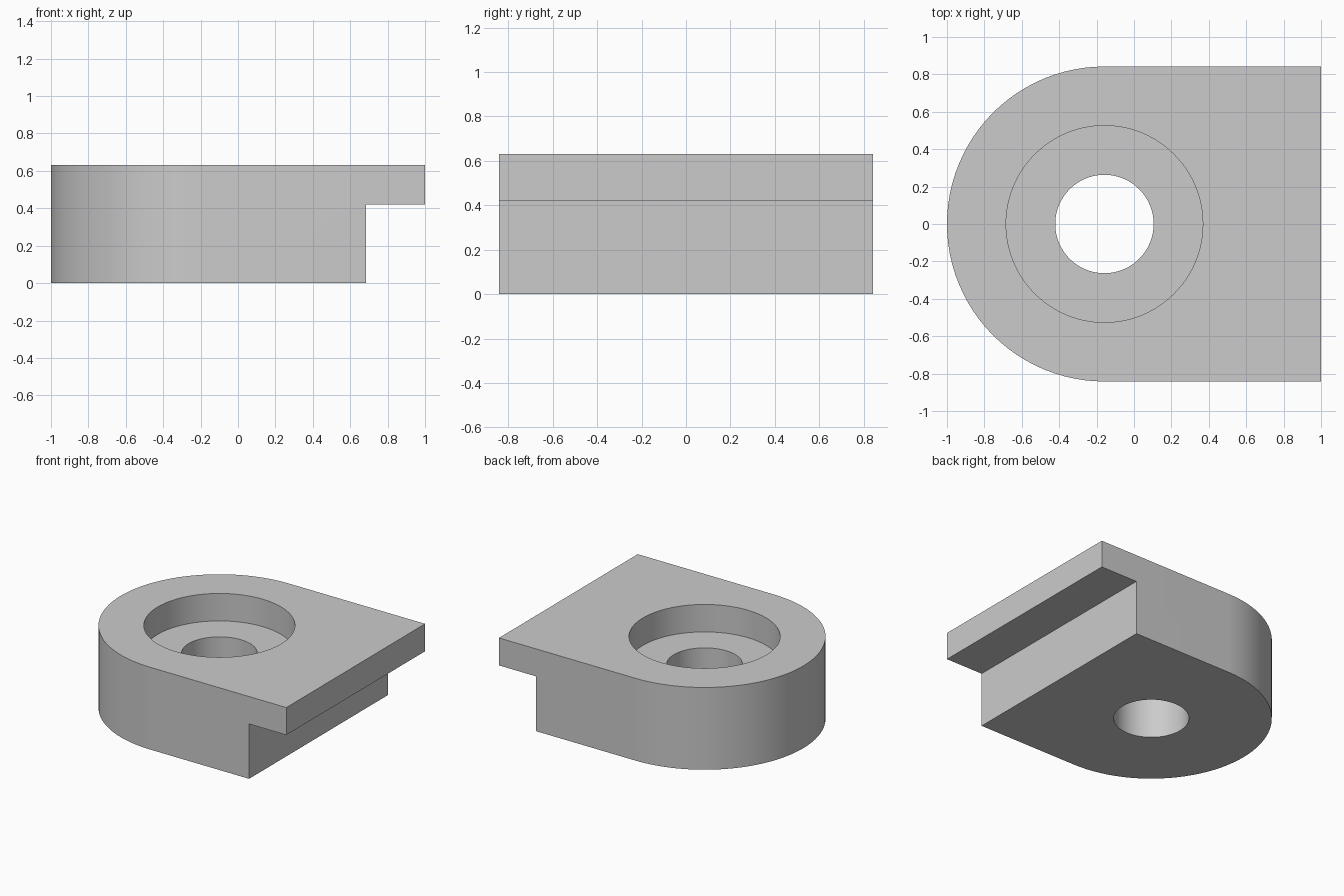
import bpy
import bmesh
from math import pi, cos, sin, radians

HEIGHT, LEDGE_Z = 0.632, 0.421
RADIUS, CENTRE_X = 0.842, -0.158
SEGMENTS = 96

cube = bpy.data.objects.get("Cube")
if cube:
    bpy.data.objects.remove(cube, do_unlink=True)

grey = bpy.data.materials.new("neutral grey")
grey.use_nodes = True
colour = (0.6, 0.6, 0.6, 1)
grey.diffuse_color = colour
grey.node_tree.nodes["Principled BSDF"].inputs["Base Color"].default_value = colour


def finish(bm, name):
    bmesh.ops.recalc_face_normals(bm, faces=bm.faces)
    mesh = bpy.data.meshes.new(name)
    bm.to_mesh(mesh)
    bm.free()
    mesh.materials.append(grey)
    obj = bpy.data.objects.new(name, mesh)
    bpy.context.collection.objects.link(obj)
    return obj


def prism(name, outline, height):
    bm = bmesh.new()
    base = bm.faces.new([bm.verts.new((x, y, 0)) for x, y in outline])
    top = bmesh.ops.extrude_face_region(bm, geom=[base])["geom"]
    bmesh.ops.translate(bm, vec=(0, 0, height),
                        verts=[v for v in top if isinstance(v, bmesh.types.BMVert)])
    return finish(bm, name)


def box_cutter(x0, x1, y, z0, z1):
    cutter = prism("ledge_cutter", [(x0, -y), (x1, -y), (x1, y), (x0, y)], z1 - z0)
    cutter.location.z = z0
    return cutter


def round_cutter(name, radius, z0, z1):
    ring = [(CENTRE_X + radius * cos(2 * pi * i / SEGMENTS),
             radius * sin(2 * pi * i / SEGMENTS)) for i in range(SEGMENTS)]
    cutter = prism(name, ring, z1 - z0)
    cutter.location.z = z0
    return cutter


# Block with one rounded end
half = SEGMENTS // 2
arc = [(CENTRE_X + RADIUS * cos(pi / 2 + pi * i / half),
        RADIUS * sin(pi / 2 + pi * i / half)) for i in range(half + 1)]
block = prism("mounting_block", arc + [(1, -RADIUS), (1, RADIUS)], HEIGHT)

# Overhanging lip, counterbore and through hole
cutters = [
    box_cutter(0.684, 1.2, 1, -0.2, LEDGE_Z),
    round_cutter("counterbore_cutter", 0.526, LEDGE_Z, 1),
    round_cutter("hole_cutter", 0.263, -0.2, 1),
]
for cutter in cutters:
    cutter.hide_render = True
    cut = block.modifiers.new(cutter.name, "BOOLEAN")
    cut.operation, cut.solver, cut.object = "DIFFERENCE", "EXACT", cutter

# Bake the cuts, then smooth the curved walls
bpy.ops.object.select_all(action="DESELECT")
block.select_set(True)
bpy.context.view_layer.objects.active = block
for cutter in cutters:
    bpy.ops.object.modifier_apply(modifier=cutter.name)
    bpy.data.objects.remove(cutter, do_unlink=True)
bpy.ops.object.shade_smooth_by_angle(angle=radians(30))
